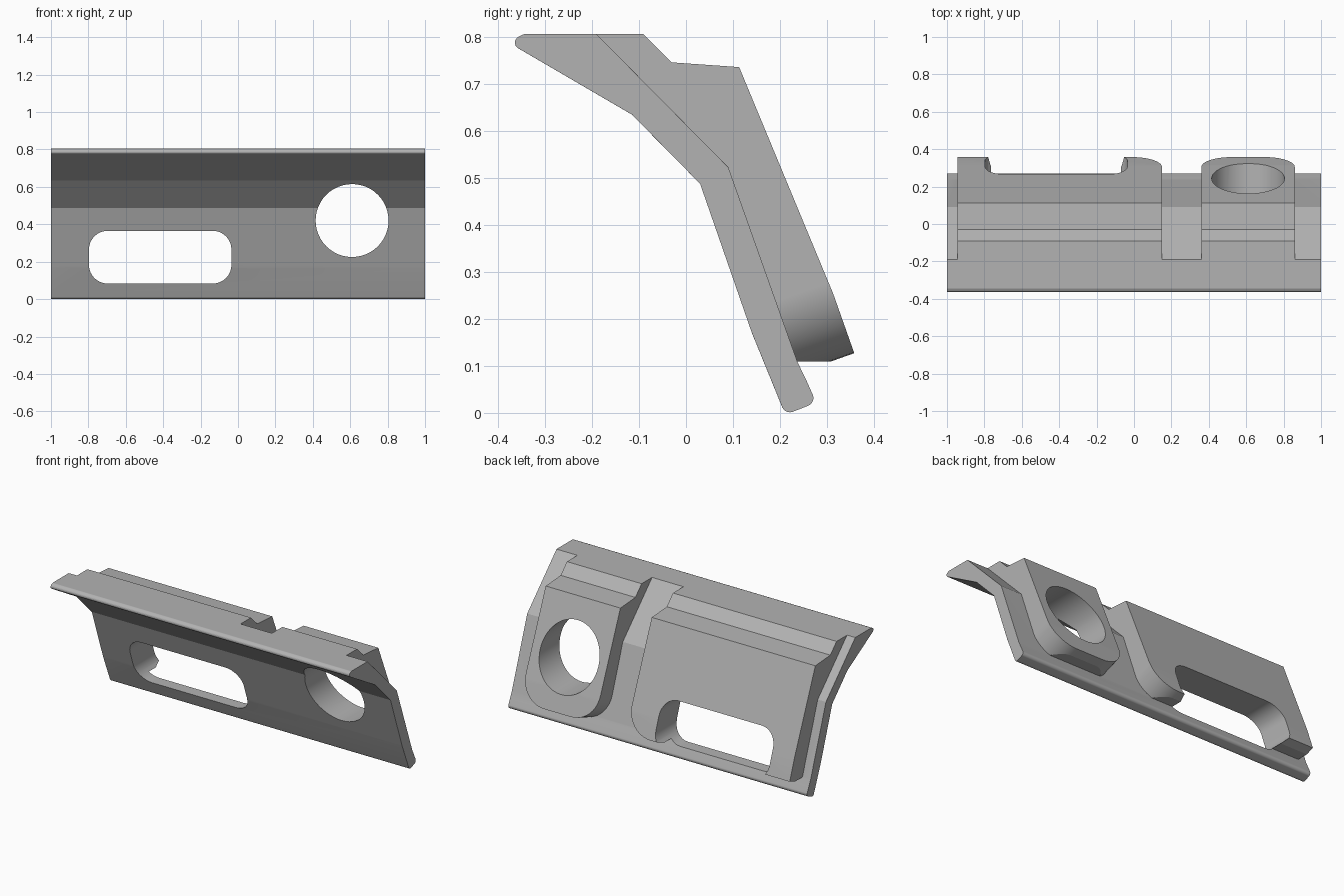
import bpy, bmesh, math
from mathutils import Vector

if "Cube" in bpy.data.objects:
    bpy.data.objects.remove(bpy.data.objects["Cube"])

grey = bpy.data.materials.new("plain_grey")
grey.diffuse_color = (0.45, 0.45, 0.45, 1)
grey.use_nodes = True
grey.node_tree.nodes["Principled BSDF"].inputs["Base Color"].default_value = grey.diffuse_color


def make(name, bm):
    bmesh.ops.recalc_face_normals(bm, faces=bm.faces)
    me = bpy.data.meshes.new(name)
    bm.to_mesh(me)
    bm.free()
    me.materials.append(grey)
    ob = bpy.data.objects.new(name, me)
    bpy.context.collection.objects.link(ob)
    return ob


def prism(points, sweep):
    """Solid made by sweeping a closed outline along a vector."""
    bm = bmesh.new()
    cap = bm.faces.new([bm.verts.new(p) for p in points])
    geo = bmesh.ops.extrude_face_region(bm, geom=[cap], use_keep_orig=True)["geom"]
    bmesh.ops.translate(bm, vec=sweep, verts=[v for v in geo if isinstance(v, bmesh.types.BMVert)])
    return bm


def rounded(corners, seg=8):
    """2D polygon given as (u, v, radius) with its corners rounded."""
    out = []
    n = len(corners)
    for i, (u, v, r) in enumerate(corners):
        p = Vector((u, v))
        if r == 0:
            out.append(p)
            continue
        a = (Vector(corners[i - 1][:2]) - p).normalized()
        b = (Vector(corners[(i + 1) % n][:2]) - p).normalized()
        half = a.angle(b) / 2
        c = p + (a + b).normalized() * (r / math.sin(half))
        t = r / math.tan(half)
        s, e = p + a * t - c, p + b * t - c
        ang = s.angle_signed(e)
        for k in range(seg + 1):
            f = -ang * k / seg
            out.append(c + Vector((s.x * math.cos(f) - s.y * math.sin(f),
                                   s.x * math.sin(f) + s.y * math.cos(f))))
    return out


def combine(target, tool, operation):
    mod = target.modifiers.new("combine", 'BOOLEAN')
    mod.operation, mod.solver, mod.object = operation, 'EXACT', tool
    bpy.context.view_layer.objects.active = target
    bpy.ops.object.modifier_apply(modifier=mod.name)
    bpy.data.objects.remove(tool)


# Bent plate, with rounded nose and foot
back = [(-0.19, 0.805, 0), (0.09, 0.522, 0), (0.237, 0.108, 0), (0.255, 0.071, 0)]
plate_outline = rounded(back + [(0.277, 0.022, 0.018), (0.211, -0.004, 0.018),
                                (0.14, 0.17, 0), (0.03, 0.487, 0), (-0.115, 0.634, 0),
                                (-0.379, 0.788, 0.014), (-0.345, 0.805, 0.012)])
bm = prism([(-1, p.x, p.y) for p in plate_outline], (2, 0, 0))


def on_front(e):
    # end edges along the front and foot, not along the back or top
    mid = (e.verts[0].co + e.verts[1].co) / 2
    if abs(e.verts[0].co.x - e.verts[1].co.x) > 0.1 or mid.z > 0.78 or mid.z < 0.03:
        return False
    limit = 0.2 if mid.z < 0.3 else 0.06 if mid.z < 0.56 else 0.0
    return mid.y < limit


bmesh.ops.bevel(bm, geom=[e for e in bm.edges if on_front(e)], offset=0.014,
                segments=7, profile=0.5, affect='EDGES', clamp_overlap=True)
body = make("bent_plate", bm)

# Raised pads on the back; their lower corners are rounded square to the plate
pad_outline = [(-0.2, 0.78), (-0.19, 0.805), (-0.09, 0.805), (-0.03, 0.745), (0.113, 0.735),
               (0.313, 0.253), (0.364, 0.109), (0.2, 0.109), (0.06, 0.5)]
out_dir = Vector((0, 0.943, 0.334))
down_dir = Vector((0, 0.334, -0.943))
foot = Vector((0, 0.358, 0.127))
for name, x0, x1, r0, r1 in [("long_pad", -0.945, 0.15, 0, 0.16), ("short_pad", 0.36, 0.86, 0.16, 0.16)]:
    pad = make(name, prism([(x0, y, z) for y, z in pad_outline], (x1 - x0, 0, 0)))
    e0 = x0 - (0.05 if r0 == 0 else 0)
    shape = rounded([(e0, -1.1, 0), (e0, 0, r0), (x1, 0, r1), (x1, -1.1, 0)], 10)
    trim = make("pad_trim", prism([foot + down_dir * p.y - out_dir * 0.5 + Vector((p.x, 0, 0))
                                   for p in shape], out_dir * 0.8))
    combine(pad, trim, 'INTERSECT')
    combine(body, pad, 'UNION')

# Slot and round hole, cut straight from front to back
slot = rounded([(-0.797, 0.083, 0.1), (-0.035, 0.083, 0.1), (-0.035, 0.365, 0.1), (-0.797, 0.365, 0.1)])
hole = [Vector((0.61 + 0.195 * math.cos(i * math.tau / 48), 0.42 + 0.195 * math.sin(i * math.tau / 48)))
        for i in range(48)]
for shape in (slot, hole):
    combine(body, make("cutter", prism([(p.x, -1, p.y) for p in shape], (0, 2, 0))), 'DIFFERENCE')

# Smooth the rounds, keep the creases
body.name = "bracket_body"
bpy.ops.object.select_all(action='DESELECT')
body.select_set(True)
bpy.context.view_layer.objects.active = body
bpy.ops.object.shade_smooth_by_angle(angle=math.radians(15))
weighted = body.modifiers.new("even_shading", 'WEIGHTED_NORMAL')
weighted.keep_sharp = True
